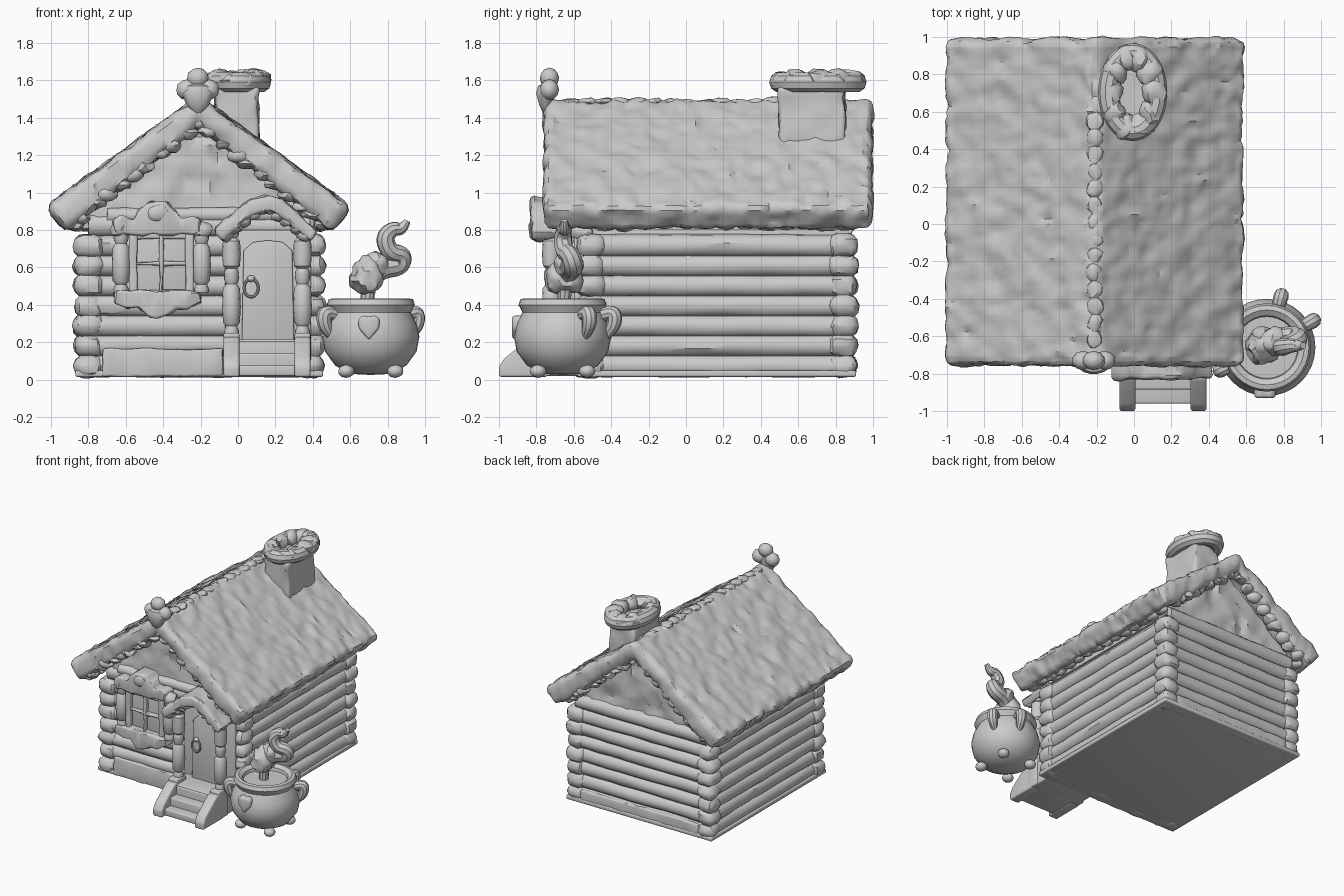
import bpy, bmesh, math, random
from mathutils import Vector, Matrix, noise

random.seed(4)
if "Cube" in bpy.data.objects:
    bpy.data.objects.remove(bpy.data.objects["Cube"], do_unlink=True)

grey = bpy.data.materials.new("plain clay grey")
grey.use_nodes = True
GREY = (0.6, 0.6, 0.6, 1)
grey.diffuse_color = GREY
grey.node_tree.nodes["Principled BSDF"].inputs["Base Color"].default_value = GREY
parts = []


def link(name, mesh):
    mesh.materials.clear()
    mesh.materials.append(grey)
    ob = bpy.data.objects.new(name, mesh)
    bpy.context.collection.objects.link(ob)
    parts.append(ob)
    return ob


def finish(name, bm, rough=0, axes="", step=0.05, freq=(9, 9, 9)):
    """Slice along the axes, wrinkle the surface, and make the object."""
    for a in axes:
        i = "xyz".index(a)
        vals = [v.co[i] for v in bm.verts]
        n = max(1, round((max(vals) - min(vals)) / step))
        normal = Vector([float(k == i) for k in range(3)])
        for k in range(1, n):
            co = normal * (min(vals) + (max(vals) - min(vals)) * k / n)
            bmesh.ops.bisect_plane(bm, geom=bm.verts[:] + bm.edges[:] + bm.faces[:],
                                   plane_co=co, plane_no=normal)
    bmesh.ops.recalc_face_normals(bm, faces=bm.faces)
    bm.normal_update()
    if rough:
        for v, d in [(v, v.normal.copy()) for v in bm.verts]:
            p = Vector([c * f for c, f in zip(v.co, freq)])
            crease = 0.35 - 1.6 * abs(noise.noise(p * 1.5))
            v.co += d * rough * (noise.noise(p) + crease)
    mesh = bpy.data.meshes.new(name)
    bm.to_mesh(mesh)
    bm.free()
    return link(name, mesh)


def prism(name, outline, y0, y1, bevel=0.0, **kw):
    """Extrude an xz outline from y0 to y1."""
    bm = bmesh.new()
    face = bm.faces.new([bm.verts.new((x, y0, z)) for x, z in outline])
    ext = bmesh.ops.extrude_face_region(bm, geom=[face])
    bmesh.ops.translate(bm, vec=(0, y1 - y0, 0),
                        verts=[g for g in ext["geom"] if isinstance(g, bmesh.types.BMVert)])
    if bevel:
        bmesh.ops.bevel(bm, geom=bm.edges[:], offset=bevel, segments=3, profile=0.5,
                        affect='EDGES', clamp_overlap=True)
    return finish(name, bm, **kw)


def box(name, x0, x1, y0, y1, z0, z1, bevel=0.01, **kw):
    return prism(name, [(x0, z0), (x1, z0), (x1, z1), (x0, z1)], y0, y1, bevel, **kw)


def ball(name, loc, size, rough=0.0, detail=2):
    bm = bmesh.new()
    bmesh.ops.create_icosphere(bm, subdivisions=detail, radius=1)
    bmesh.ops.scale(bm, vec=size, verts=bm.verts)
    bmesh.ops.translate(bm, vec=loc, verts=bm.verts)
    return finish(name, bm, rough)


def log(name, start, end, r):
    start, end = Vector(start), Vector(end)
    bm = bmesh.new()
    bmesh.ops.create_cone(bm, cap_ends=True, segments=14, radius1=r, radius2=r,
                          depth=(end - start).length)
    bmesh.ops.transform(bm, verts=bm.verts, matrix=Matrix.Translation((start + end) / 2)
                        @ (end - start).to_track_quat('Z', 'Y').to_matrix().to_4x4())
    axis = "x" if abs(end.x - start.x) > abs(end.y - start.y) else "y"
    return finish(name, bm, 0.006, axis, 0.1, (4, 4, 12))


def lathe(name, profile, loc, sides=16):
    bm = bmesh.new()
    vs = [bm.verts.new((r, 0, z)) for r, z in profile]
    es = [bm.edges.new(p) for p in zip(vs, vs[1:])]
    bmesh.ops.spin(bm, geom=vs + es, axis=(0, 0, 1), cent=(0, 0, 0),
                   angle=math.tau, steps=sides)
    bmesh.ops.remove_doubles(bm, verts=bm.verts, dist=0.0005)
    bmesh.ops.translate(bm, vec=loc, verts=bm.verts)
    return finish(name, bm)


def tube(name, points, depth, cyclic=False):
    """Smooth tube through points (x, y, z, radius factor)."""
    cu = bpy.data.curves.new(name, 'CURVE')
    cu.dimensions, cu.bevel_depth, cu.bevel_resolution = '3D', depth, 3
    cu.fill_mode, cu.use_fill_caps = 'FULL', True
    sp = cu.splines.new('NURBS')
    sp.points.add(len(points) - 1)
    for p, (x, y, z, r) in zip(sp.points, points):
        p.co, p.radius = (x, y, z, 1), r
    sp.use_endpoint_u, sp.use_cyclic_u, sp.order_u = not cyclic, cyclic, 3
    tmp = bpy.data.objects.new(name + "_path", cu)
    bpy.context.collection.objects.link(tmp)
    mesh = bpy.data.meshes.new_from_object(
        tmp.evaluated_get(bpy.context.evaluated_depsgraph_get()))
    bpy.data.objects.remove(tmp, do_unlink=True)
    return link(name, mesh)


def mirrored(half, cx):
    """Full outline from one half, listed as offsets from the centre line."""
    return ([(cx - x, z) for x, z in half]
            + [(cx + x, z) for x, z in reversed(half) if x > 0])


# Log walls
CX, X0, X1, Y0, Y1, PITCH = -0.21, -0.80, 0.385, -0.51, 0.84, 0.107
box("floor", -0.87, 0.455, -0.58, 0.91, 0.015, 0.05)
box("wall_core", X0, X1, Y0, Y1, 0.03, 0.86)
for i in range(8):
    z = 0.02 + PITCH * (i + 0.5)
    for y in (Y0, Y1):
        log("cross_log", (X0, y, z), (X1, y, z), 0.06)
    if i == 7:
        break
    for x in (X0, X1):
        log("side_log", (x, Y0, z), (x, Y1, z), 0.06)
        for y in (Y0, Y1):
            w = random.uniform(0.075, 0.083)
            box("corner_log_end", x - w, x + w, y - w, y + w, z - 0.062, z + 0.062,
                0.056, rough=0.012)
log("gable_beam", (-0.7, Y0 - 0.02, 0.88), (0.28, Y0 - 0.02, 0.88), 0.04)
box("front_plank", -0.72, -0.08, -0.585, -0.5, 0.02, 0.165, rough=0.01, axes="x")
box("back_plank", -0.74, 0.33, 0.82, 0.905, 0.02, 0.12, rough=0.008, axes="x")

# Gables and thatched roof
prism("gable", mirrored([(0, 1.42), (0.62, 0.97), (0.62, 0.8)], CX), Y0 - 0.02, Y1 + 0.02,
      rough=0.024, axes="xz", step=0.04)
prism("roof", mirrored([(0, 1.36), (0.705, 0.79), (0.815, 0.92), (0, 1.512)], CX),
      -0.76, 0.995, 0.05, rough=0.016, axes="xy", step=0.026, freq=(8, 11, 8))
for y in (-0.70, 0.93):
    for side in (-1, 1):
        for k in range(10):
            t = (k + random.uniform(-0.2, 0.2)) / 9
            ball("roof_edge_tuft", (CX + side * 0.62 * t, y, 1.375 - 0.5 * t),
                 (0.06, 0.055, random.uniform(0.03, 0.045)), 0.02)
for side in (-1, 1):
    for k in range(15):
        ball("eave_tuft", (CX + side * 0.655, -0.65 + k * 0.108, 0.83),
             (0.04, 0.07, random.uniform(0.025, 0.04)), 0.015)
for k in range(14):
    ball("ridge_tuft", (CX, -0.62 + k * 0.09, 1.485), (0.04, 0.05, 0.02), 0.015)

# Three-lobed ridge ornament
for x, z in ((-0.272, 1.55), (-0.158, 1.55), (-0.215, 1.612)):
    ball("ridge_ornament_ball", (x, -0.73, z), (0.06, 0.052, 0.056))
lathe("ridge_ornament_tip", [(0, 1.415), (0.025, 1.425), (0.06, 1.47), (0.088, 1.53),
      (0.07, 1.57), (0, 1.59)], (-0.215, -0.75, 0), 14).data.transform(
          Matrix.Translation((0, -0.3, 0)) @ Matrix.Diagonal((1, 0.6, 1, 1)))

# Chimney with a heavy stone rim
box("chimney", -0.12, 0.11, 0.5, 0.85, 1.25, 1.56, 0.02, rough=0.015, axes="xyz")
RIM = [(math.cos(k * math.tau / 10), math.sin(k * math.tau / 10)) for k in range(10)]
tube("chimney_rim", [(-0.007 + 0.135 * c, 0.705 + 0.215 * s, 1.59, 1) for c, s in RIM],
     0.056, True)
for c, s in RIM:
    ball("chimney_stone", (-0.007 + 0.115 * c, 0.705 + 0.195 * s, 1.602),
         (0.066, 0.075, random.uniform(0.048, 0.06)), 0.02)

# Window with turned posts and carved boards
WX = -0.41
box("window_pane", -0.56, -0.26, -0.6, -0.5, 0.46, 0.79)
for x, w in ((-0.56, 0.022), (WX, 0.01), (-0.26, 0.022)):
    box("window_upright", x - w, x + w, -0.635, -0.55, 0.45, 0.79, rough=0.006, axes="z")
for z, w in ((0.46, 0.022), (0.62, 0.01), (0.775, 0.022)):
    box("window_rail", -0.58, -0.24, -0.63, -0.55, z - w, z + w, rough=0.006, axes="x")
POST = [(0, 0), (0.038, 0), (0.04, 0.06), (0.03, 0.14), (0.045, 0.2), (0.05, 0.45),
        (0.046, 0.75), (0.03, 0.82), (0.04, 0.9), (0.038, 1), (0, 1)]
for x in (-0.625, -0.195):
    lathe("window_post", [(r, z * 0.32) for r, z in POST], (x, -0.61, 0.465))
    ball("window_post_cap", (x, -0.61, 0.8), (0.055, 0.05, 0.045), 0.012)
prism("window_crown", mirrored([(0, 0.775), (0.2, 0.775), (0.23, 0.8), (0.235, 0.85), (0.19, 0.875),
      (0.13, 0.86), (0.1, 0.91), (0.05, 0.945), (0, 0.95)], WX - 0.02),
      -0.66, -0.5, 0.014, rough=0.018, axes="x")
prism("window_sill", mirrored([(0, 0.475), (0.23, 0.475), (0.24, 0.41), (0.17, 0.38), (0.1, 0.385),
      (0.05, 0.34), (0, 0.325)], WX - 0.02), -0.66, -0.5, 0.014, rough=0.018, axes="x")
ball("crown_boss", (WX - 0.02, -0.65, 0.89), (0.06, 0.025, 0.045), 0.015)

# Porch, door and steps
DX = 0.16
box("porch_floor", -0.06, 0.38, -0.8, -0.5, 0.02, 0.215)
box("door_surround", -0.07, 0.39, -0.6, -0.5, 0.1, 0.8)
prism("door", mirrored([(0, 0.745), (0.08, 0.735), (0.13, 0.69), (0.14, 0.2)], DX),
      -0.63, -0.5, 0.008)
tube("door_ring", [(0.07 + 0.04 * c, -0.645, 0.49 + 0.05 * s, 1) for c, s in RIM], 0.008, True)
ball("door_ring_boss", (0.07, -0.64, 0.54), (0.022, 0.02, 0.018))
for x in (-0.035, 0.345):
    box("porch_post_base", x - 0.042, x + 0.042, -0.8, -0.68, 0.02, 0.25)
    lathe("porch_post", [(r, z * 0.33) for r, z in POST], (x, -0.72, 0.24))
    lathe("porch_post_top", [(r, z * 0.24) for r, z in POST], (x, -0.72, 0.56))
arch = [(0, 0.985), (0.1, 0.955), (0.18, 0.885), (0.275, 0.795), (0.24, 0.745),
        (0.14, 0.815), (0.07, 0.88), (0, 0.9)]
prism("porch_roof", mirrored(arch, DX - 0.01), -0.83, -0.5, 0.02, rough=0.016, axes="xy")
for side in (-1, 1):
    for k in range(5):
        ball("porch_roof_tuft", (DX - 0.01 + side * (0.02 + 0.048 * k), -0.78,
             0.91 - 0.034 * k), (0.042, 0.045, 0.03), 0.015)
for k in range(3):
    box("step", -0.01, 0.33, -0.96 + 0.075 * k, -0.7, 0.02, 0.075 + 0.065 * k)
for x in (-0.035, 0.345):
    ob = prism("step_side", [(-1.0, 0.015), (-1.0, 0.07), (-0.97, 0.115), (-0.9, 0.17),
               (-0.83, 0.225), (-0.74, 0.235), (-0.74, 0.015)], -0.042, 0.042, 0.012)
    # Turn the outline to run front to back
    ob.data.transform(Matrix.Translation((x, 0, 0)) @ Matrix.Rotation(math.pi / 2, 4, 'Z'))

# Cauldron
C = Vector((0.71, -0.66, 0))
lathe("cauldron", [(0, 0.025), (0.1, 0.03), (0.19, 0.075), (0.245, 0.15), (0.26, 0.23),
      (0.245, 0.3), (0.215, 0.36), (0.222, 0.375), (0.236, 0.4), (0.225, 0.43), (0.2, 0.435),
      (0.17, 0.415), (0.165, 0.39), (0, 0.39)], C, 32)
for k in range(4):
    a = math.radians(45 + 90 * k)
    ball("cauldron_foot", C + Vector((0.185 * math.cos(a), 0.185 * math.sin(a), 0.045)),
         (0.045, 0.045, 0.036))
for dx, dy in ((0.225, 0.13), (-0.225, -0.11), (0.07, 0.25)):
    out = Vector((dx, dy, 0))
    pts = [(0.86, 0.345, 1), (1.05, 0.365, 1.1), (1.13, 0.33, 1.15), (1.06, 0.27, 1),
           (0.92, 0.23, 0.6)]
    tube("cauldron_lug", [(*(C + out * s).xy, z, r) for s, z, r in pts], 0.036)
prism("cauldron_heart", mirrored([(0, 0.335), (0.03, 0.345), (0.058, 0.325),
      (0.055, 0.275), (0, 0.21)], 0.70), -0.93, -0.86, 0.015)

# Curling steam
ball("steam_puff", (0.685, -0.66, 0.555), (0.09, 0.1, 0.1), 0.03, 3)
ball("steam_puff_side", (0.755, -0.63, 0.61), (0.08, 0.075, 0.068), 0.025, 3)
tube("steam_curl", [(0.69, -0.65, 0.39, 0.8), (0.69, -0.65, 0.5, 0.8), (0.76, -0.62, 0.6, 1.4),
     (0.87, -0.6, 0.61, 1.3), (0.88, -0.62, 0.67, 1.1), (0.81, -0.65, 0.68, 1.1),
     (0.78, -0.66, 0.76, 1.1), (0.83, -0.65, 0.81, 0.9), (0.88, -0.65, 0.8, 0.7),
     (0.905, -0.65, 0.85, 0.4)], 0.045)

# Soft shading with crisp edges
bpy.ops.object.select_all(action='DESELECT')
for ob in parts:
    ob.select_set(True)
bpy.context.view_layer.objects.active = parts[0]
bpy.ops.object.shade_smooth_by_angle(angle=math.radians(35))
